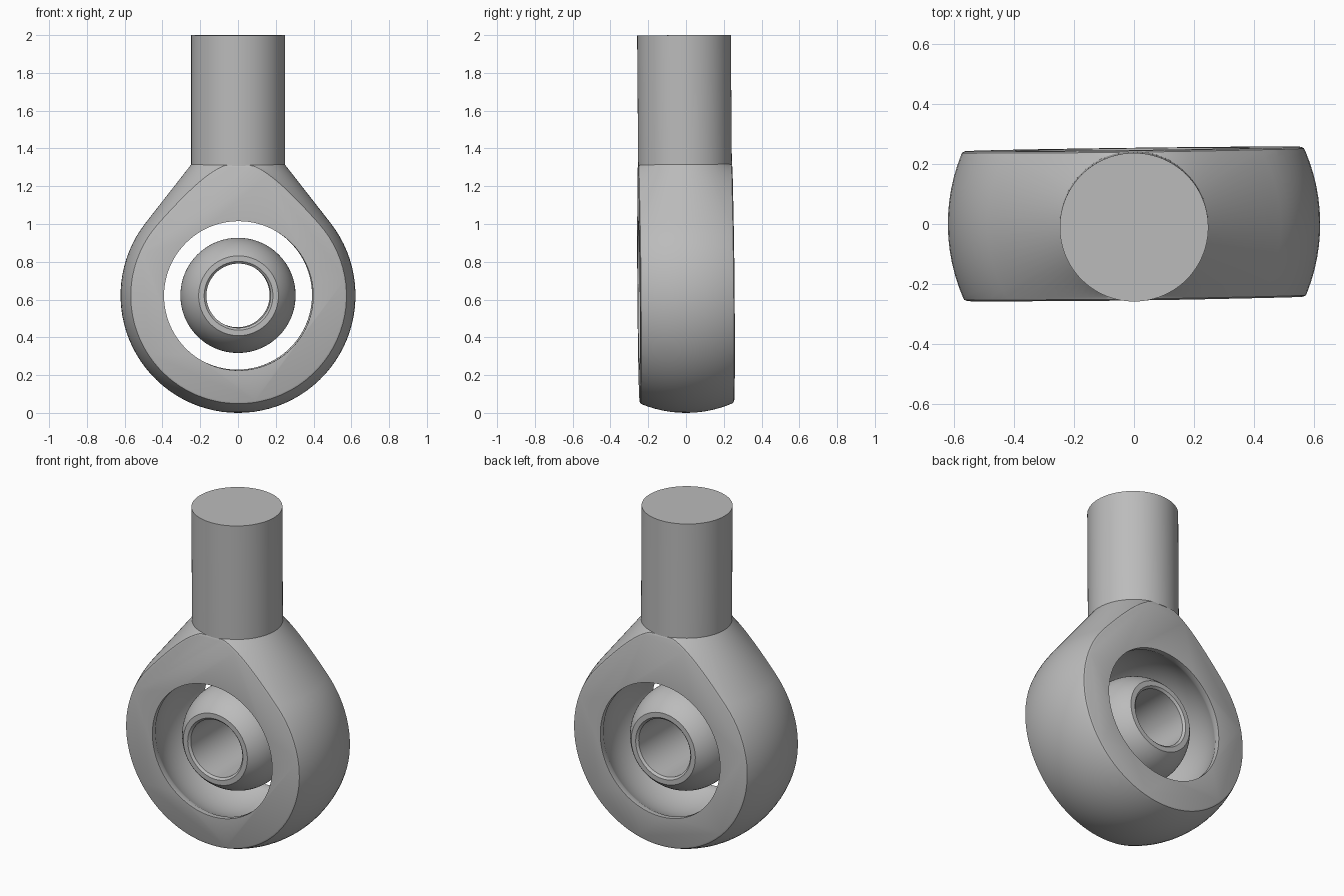
import bpy, bmesh
from math import sin, cos, acos, atan2, hypot, radians, pi
from mathutils import Matrix, Vector

cube = bpy.data.objects.get("Cube")
if cube:
    bpy.data.objects.remove(cube, do_unlink=True)

SEGS = 96
R_EYE = 0.622          # outer sphere of the eye, also its centre height
HALF = 0.25            # half thickness of the eye
R_SHANK, Z_NECK = 0.248, 1.315
R_BORE, R_SOCKET = 0.395, 0.452
R_BALL, Y_BALL = 0.305, 0.22
ROUND = 0.014

# slight lean of the whole part
LEAN = (Matrix.Translation((0, 0.005, 0)) @ Matrix.Rotation(radians(0.75), 4, 'Z')
        @ Matrix.Rotation(radians(0.45), 4, 'X'))
EYE_AXIS = Matrix.Translation((0, 0, R_EYE)) @ Matrix.Rotation(pi / 2, 4, 'X')

steel = bpy.data.materials.new("grey_steel")
steel.use_nodes = True
grey = (0.5, 0.5, 0.5, 1)
steel.diffuse_color = grey
steel.node_tree.nodes["Principled BSDF"].inputs["Base Color"].default_value = grey


def lathe(profile, closed=False):
    """Revolve (radius, height) points around z."""
    bm = bmesh.new()
    vs = [bm.verts.new((r, 0, h)) for r, h in profile]
    pairs = list(zip(vs, vs[1:])) + ([(vs[-1], vs[0])] if closed else [])
    edges = [bm.edges.new(p) for p in pairs]
    bmesh.ops.spin(bm, geom=vs + edges, cent=(0, 0, 0), axis=(0, 0, 1),
                   angle=2 * pi, steps=SEGS, use_merge=True)
    bmesh.ops.remove_doubles(bm, verts=bm.verts, dist=1e-5)
    bmesh.ops.recalc_face_normals(bm, faces=bm.faces)
    return bm


def make(name, bm, matrix=Matrix()):
    bm.transform(LEAN @ matrix)
    mesh = bpy.data.meshes.new(name)
    bm.to_mesh(mesh)
    bm.free()
    mesh.materials.append(steel)
    ob = bpy.data.objects.new(name, mesh)
    bpy.context.collection.objects.link(ob)
    return ob


def activate(ob):
    bpy.ops.object.select_all(action='DESELECT')
    ob.select_set(True)
    bpy.context.view_layer.objects.active = ob


def arc(radius, y, steps):
    """Arc of a sphere between heights -y and y."""
    a = atan2(y, (radius ** 2 - y ** 2) ** 0.5)
    return [(radius * cos(a * t), radius * sin(a * t))
            for t in (2 * i / steps - 1 for i in range(steps + 1))]


# eye body: sphere with a tangent cone up to the neck
rise = Z_NECK - R_EYE
tangent = atan2(R_SHANK, rise) + acos(R_EYE / hypot(R_SHANK, rise))
profile = [(0, Z_NECK), (R_SHANK, Z_NECK)]
for i in range(33):
    a = tangent + (pi - tangent) * i / 32
    profile.append((R_EYE * sin(a), R_EYE + R_EYE * cos(a)))
profile[-1] = (0, 0)
body = lathe(profile)

# flat front and back faces with softly rounded rims
for side in (-1, 1):
    bmesh.ops.bisect_plane(body, geom=body.verts[:] + body.edges[:] + body.faces[:],
                           plane_co=(0, side * (HALF - ROUND), 0),
                           plane_no=(0, side, 0), clear_outer=True)
    rim = [v for v in body.verts if abs(v.co.y - side * (HALF - ROUND)) < 1e-4]
    bmesh.ops.remove_doubles(body, verts=rim, dist=0.006)
    loop = [e for e in body.edges if e.is_boundary]
    bmesh.ops.holes_fill(body, edges=loop, sides=0)
bmesh.ops.recalc_face_normals(body, faces=body.faces)
for inset, out in ((0.3, 0.65), (0.7, 0.35)):
    flats = [f for f in body.faces if len(f.verts) > 40 and abs(f.normal.y) > 0.99]
    bmesh.ops.inset_individual(body, faces=flats, thickness=ROUND * inset,
                               depth=ROUND * out, use_even_offset=True)
eye_body = make("eye_body", body)

# bore with short lips and a spherical socket
y_lip = (R_SOCKET ** 2 - R_BORE ** 2) ** 0.5
cutter = make("socket_cutter",
              lathe([(0, -0.4), (R_BORE, -0.4)] + arc(R_SOCKET, y_lip, 24)
                    + [(R_BORE, 0.4), (0, 0.4)]), EYE_AXIS)
cutter.hide_render = True
cut = eye_body.modifiers.new("socket", 'BOOLEAN')
cut.operation, cut.solver, cut.object = 'DIFFERENCE', 'EXACT', cutter
activate(eye_body)
bpy.ops.object.modifier_apply(modifier=cut.name)
bpy.data.objects.remove(cutter, do_unlink=True)

# shank
shank = make("shank", lathe([(0, Z_NECK - 0.02), (R_SHANK, Z_NECK - 0.005),
                             (R_SHANK, 2), (0, 2)]))

# pierced ball with chamfered bore
ball = make("ball", lathe(arc(R_BALL, Y_BALL, 32)
                          + [(0.182, Y_BALL), (0.17, Y_BALL - 0.012),
                             (0.17, 0.012 - Y_BALL), (0.182, -Y_BALL)], closed=True), EYE_AXIS)

for ob in (eye_body, shank, ball):
    activate(ob)
    bpy.ops.object.shade_smooth_by_angle(angle=radians(28))
